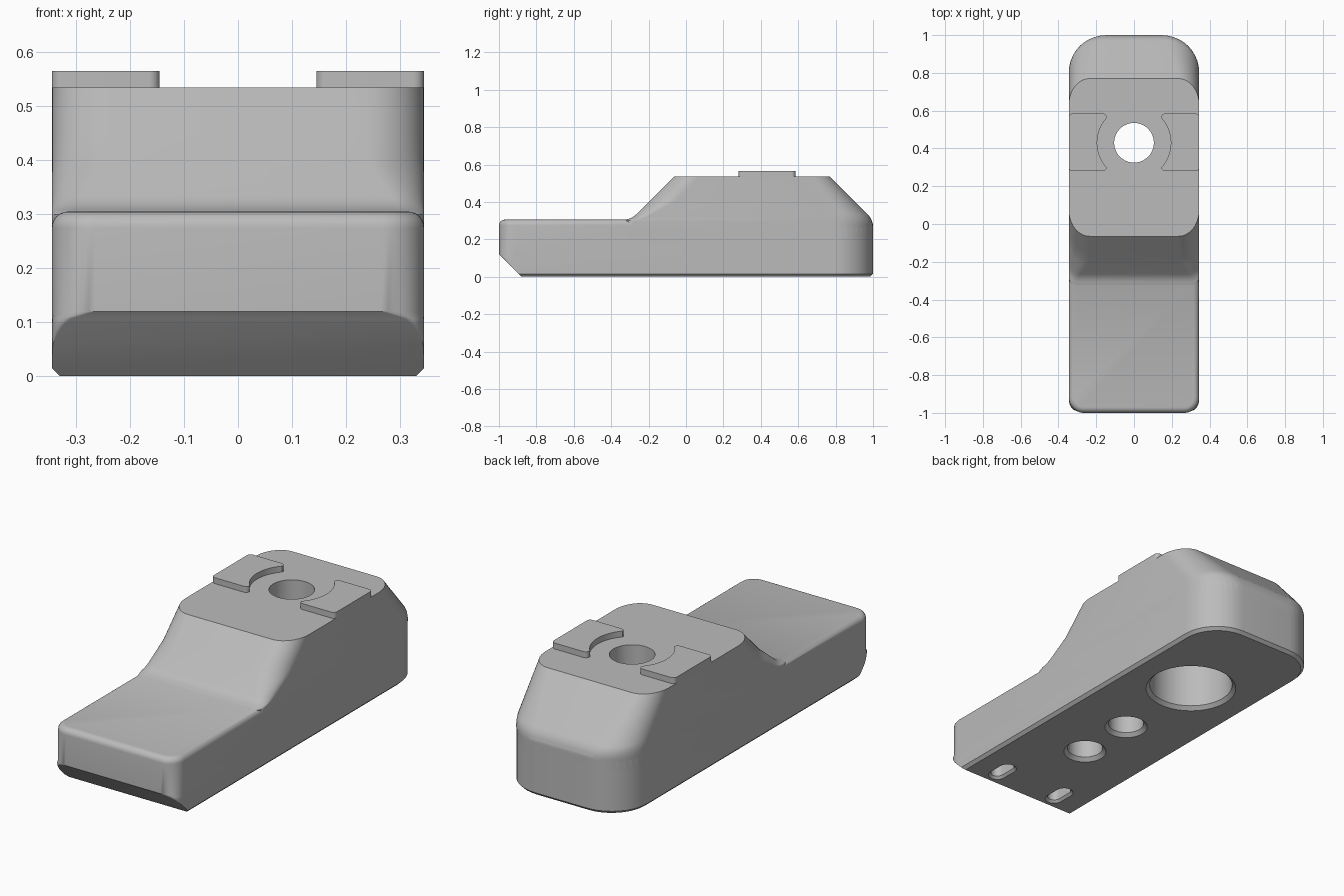
import bpy, bmesh
from math import sin, cos, pi, sqrt, radians

HW = 0.345          # half width of the body
HOLE_Y = 0.43       # main bolt position

cube = bpy.data.objects.get("Cube")
if cube:
    bpy.data.objects.remove(cube, do_unlink=True)

grey = bpy.data.materials.new("plain_grey")
grey.use_nodes = True
colour = (0.5, 0.5, 0.5, 1)
grey.diffuse_color = colour
grey.node_tree.nodes["Principled BSDF"].inputs["Base Color"].default_value = colour


def outline(hw, front, back, front_r, back_r, steps=10):
    """Plan outline with elliptical corners; each radius is (x, y)."""
    pts = []
    for k, (sx, sy) in enumerate([(1, 1), (-1, 1), (-1, -1), (1, -1)]):
        rx, ry = back_r if sy > 0 else front_r
        cx, cy = sx * (hw - rx), (back - ry if sy > 0 else front + ry)
        for i in range(steps + 1):
            a = pi / 2 * (k + i / steps)
            pts.append((cx + rx * cos(a), cy + ry * sin(a)))
    return pts


def circle(radius, y, steps=64):
    return [(radius * cos(2 * pi * i / steps), y + radius * sin(2 * pi * i / steps))
            for i in range(steps)]


def loft(name, layers):
    """Closed solid through (z, outline) layers."""
    bm = bmesh.new()
    rings = [[bm.verts.new((x, y, z)) for x, y in pts] for z, pts in layers]
    n = len(rings[0])
    for low, high in zip(rings, rings[1:]):
        for i in range(n):
            j = (i + 1) % n
            bm.faces.new((low[i], low[j], high[j], high[i]))
    bm.faces.new(rings[0][::-1])
    bm.faces.new(rings[-1])
    bmesh.ops.remove_doubles(bm, verts=bm.verts, dist=1e-5)
    bmesh.ops.recalc_face_normals(bm, faces=bm.faces)
    mesh = bpy.data.meshes.new(name)
    bm.to_mesh(mesh)
    bm.free()
    mesh.materials.append(grey)
    obj = bpy.data.objects.new(name, mesh)
    bpy.context.collection.objects.link(obj)
    return obj


def activate(obj):
    bpy.ops.object.select_all(action="DESELECT")
    obj.select_set(True)
    bpy.context.view_layer.objects.active = obj


def combine(target, tool, operation):
    mod = target.modifiers.new("combine", "BOOLEAN")
    mod.operation, mod.object, mod.solver = operation, tool, "EXACT"
    activate(target)
    bpy.ops.object.modifier_apply(modifier=mod.name)
    bpy.data.objects.remove(tool, do_unlink=True)


def smooth(obj):
    activate(obj)
    bpy.ops.object.shade_smooth_by_angle(angle=radians(28))


# Low base: bottom chamfer, sloped nose, rounded upper rim
def nose(depth, r=0.08):
    """Corner radius left over where the nose slope cuts the rounded corner."""
    ry = max(r - depth, 0.001)
    return max(r - sqrt(r * r - ry * ry), 0.001), ry


layers = [(0, outline(HW - 0.015, -0.88, 0.985, (0.001, 0.001), (0.185, 0.185)))]
for z in (0.015, 0.04, 0.06, 0.08, 0.095, 0.107, 0.12):
    depth = 0.12 - z
    layers.append((z, outline(HW, -1 + depth, 1, nose(depth), (0.2, 0.2))))
for i in range(7):
    a = pi / 2 * i / 6
    d = 0.03 * (1 - cos(a))
    layers.append((0.275 + 0.03 * sin(a),
                   outline(HW - d, -1 + d, 1 - d, (0.08 - d,) * 2, (0.2 - d,) * 2)))
body = loft("body", layers)


# Raised block: curved foot in front, sloped front and back
def block_layer(z):
    foot, shoulder = 0.405 - z, z - 0.264
    if z < 0.305:
        front = -0.336
    elif z < 0.334:
        front = -0.336 + sqrt(0.01 - foot ** 2)
    else:
        front = z - 0.6
    if z <= 0.264:
        back = 1
    elif z < 0.335:
        back = 0.9 + sqrt(0.01 - shoulder ** 2)
    else:
        back = 1.305 - z
    t = max(0, shoulder / 0.271)
    u = min(1, max(0, (z - 0.305) / 0.1))
    return z, outline(HW, front, back, (0.04 + 0.07 * u, 0.06 + 0.08 * u),
                      (0.2 - 0.09 * t, 0.2 - 0.06 * t))


heights = (0.2, 0.264, 0.278, 0.29, 0.3, 0.306, 0.309, 0.314, 0.32, 0.327,
           0.335, 0.36, 0.385, 0.405, 0.45, 0.49, 0.535)
combine(body, loft("block", [block_layer(z) for z in heights]), "UNION")


# Underside recesses with chamfered mouths, and the bolt hole
def recess(shape, depth, chamfer=0.018):
    tool = loft("recess", [(-0.02, shape(chamfer + 0.02)), (chamfer, shape(0)),
                           (depth, shape(0))])
    combine(body, tool, "DIFFERENCE")


recess(lambda g: circle(0.2 + g, HOLE_Y), 0.38)
for y in (-0.06, -0.37):
    recess(lambda g: circle(0.085 + g, y), 0.2)
for x in (-0.18, 0.18):
    def slot(g):
        r = (0.032 + g,) * 2
        return [(px + x, py) for px, py in
                outline(r[0], -0.85 - g, -0.71 + g, r, r)]
    recess(slot, 0.1, 0.012)
combine(body, loft("bolt_hole", [(0.3, circle(0.105, HOLE_Y)),
                                 (0.7, circle(0.105, HOLE_Y))]), "DIFFERENCE")
smooth(body)

# Two locating pads with a round bite facing the bolt hole
for side, name in ((-1, "right_pad"), (1, "left_pad")):
    r = (0.02, 0.02)
    pts = [(x + side * 0.245, y) for x, y in outline(0.1, 0.28, 0.585, r, r)]
    pad = loft(name, [(0.535, pts), (0.565, pts)])
    bite = circle(0.195, HOLE_Y)
    combine(pad, loft("bite", [(0.5, bite), (0.6, bite)]), "DIFFERENCE")
    smooth(pad)
